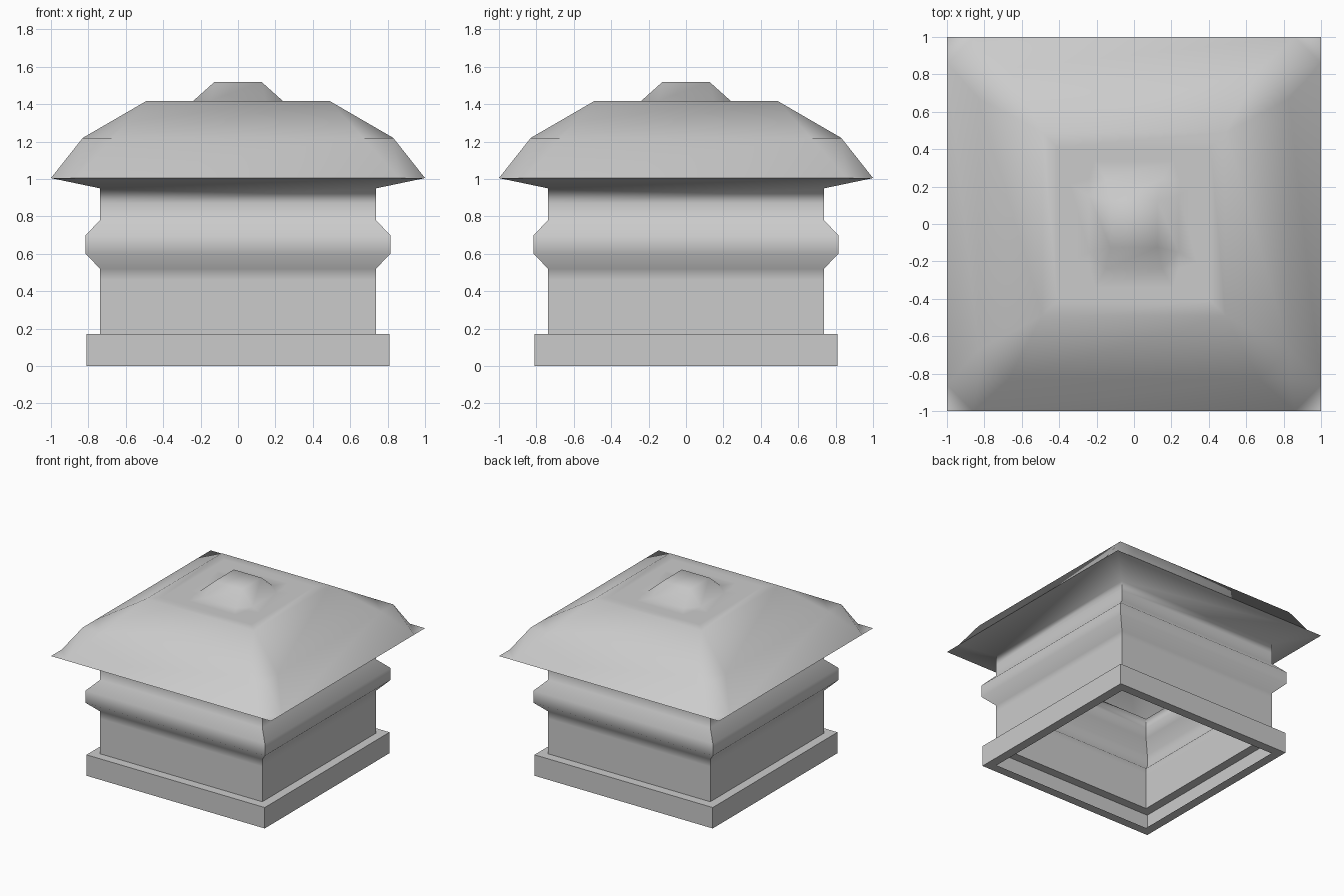
import bpy, bmesh, math

if "Cube" in bpy.data.objects:
    bpy.data.objects.remove(bpy.data.objects["Cube"], do_unlink=True)

grey = bpy.data.materials.new("light_grey")
grey.use_nodes = True
grey.diffuse_color = (0.6, 0.6, 0.6, 1)
grey.node_tree.nodes["Principled BSDF"].inputs["Base Color"].default_value = grey.diffuse_color


def square_loft(name, levels, angle, crisp_below, fill_top=False):
    """Stack square levels (half width, height, corner cut) into one thin shell.
    A cut level keeps its full corner as a small flat flap."""
    bm = bmesh.new()
    cache = {}

    def vert(x, y, z):
        key = (round(x, 4), round(y, 4), round(z, 4))
        if key not in cache:
            cache[key] = bm.verts.new(key)
        return cache[key]

    def face(*verts):
        verts = list(dict.fromkeys(verts))
        if len(verts) > 2:
            bm.faces.new(verts)

    def corners(half, z, cut):
        result = []
        for q in range(4):
            s, c = (0, 1, 0, -1)[q], (1, 0, -1, 0)[q]
            pts = ((half, half - cut), (half, half), (half - cut, half))
            result.append([vert(x * c - y * s, x * s + y * c, z) for x, y in pts])
        return result

    rings = [corners(*level) for level in levels]
    for low, high in zip(rings, rings[1:]):
        for q in range(4):
            (la, _, lb), (ha, hk, hb) = low[q], high[q]
            na, nh = low[(q + 1) % 4][0], high[(q + 1) % 4][0]
            face(lb, na, nh, hb)          # side
            face(la, lb, hk)              # hip
            face(la, hk, ha)
            face(lb, hb, hk)
            face(ha, hk, hb)              # corner flap
    if fill_top:
        face(*[v for corner in rings[-1] for v in corner])
    bmesh.ops.recalc_face_normals(bm, faces=bm.faces)

    # Crisp vertical corners on the walls
    for edge in bm.edges:
        edge.smooth = not all(abs(abs(v.co.x) - abs(v.co.y)) < 0.001
                              and v.co.z < crisp_below for v in edge.verts) \
            or abs(edge.verts[0].co.z - edge.verts[1].co.z) < 0.001

    mesh = bpy.data.meshes.new(name)
    bm.to_mesh(mesh)
    bm.free()
    obj = bpy.data.objects.new(name, mesh)
    bpy.context.collection.objects.link(obj)
    mesh.materials.append(grey)
    bpy.ops.object.select_all(action='DESELECT')
    obj.select_set(True)
    bpy.context.view_layer.objects.active = obj
    bpy.ops.object.shade_smooth_by_angle(angle=math.radians(angle), keep_sharp_edges=True)
    return obj


# Walls with the moulded band, open underneath
walls = [(0.737, 0.172, 0), (0.737, 0.46, 0), (0.737, 0.52, 0), (0.815, 0.60, 0),
         (0.815, 0.70, 0), (0.737, 0.78, 0), (0.737, 0.87, 0), (0.737, 0.95, 0)]
# Eaves, hipped roof, flat deck and top knob
roof = [(1.0, 1.005, 0.14), (0.83, 1.22, 0.16), (0.49, 1.417, 0), (0.41, 1.417, 0),
        (0.34, 1.417, 0.13), (0.24, 1.417, 0.09), (0.125, 1.52, 0)]
square_loft("cap_body", walls + roof, 82, 1.004, fill_top=True)

# Base collar: bottom flange, outer face and top ledge
collar = [(0.735, 0, 0), (0.81, 0, 0), (0.81, 0.172, 0), (0.737, 0.172, 0)]
square_loft("base_collar", collar, 30, 0.5)
